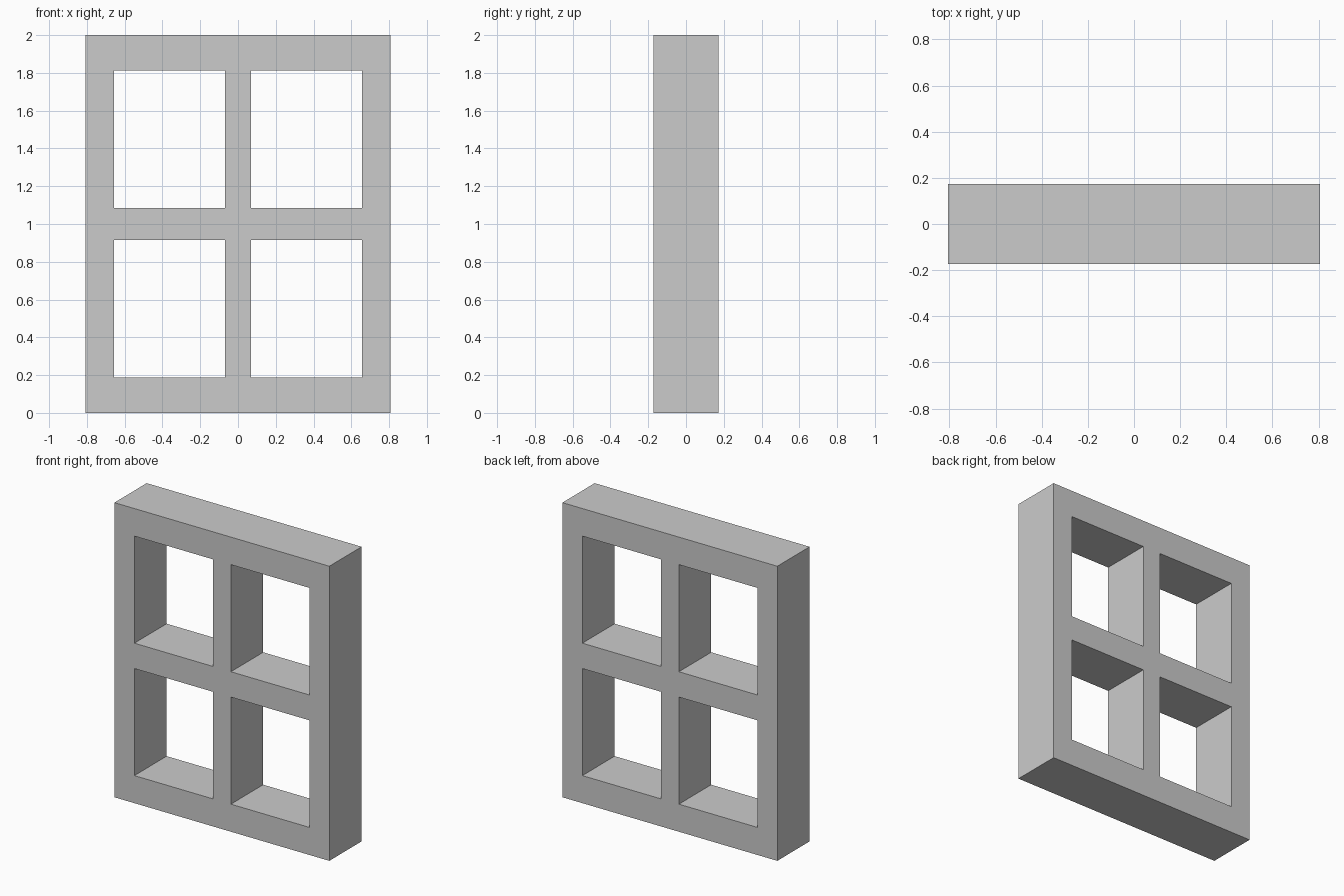
import bpy, bmesh

if "Cube" in bpy.data.objects:
    bpy.data.objects.remove(bpy.data.objects["Cube"])

# Bar edges across the width and up the height
XS = [-0.807, -0.657, -0.068, 0.068, 0.657, 0.807]
ZS = [0.0, 0.187, 0.914, 1.086, 1.813, 2.0]
HALF_DEPTH = 0.173

bm = bmesh.new()

# Front face as a grid, leaving the four panes open
grid = [[bm.verts.new((x, -HALF_DEPTH, z)) for x in XS] for z in ZS]
for r in range(5):
    for c in range(5):
        if r % 2 and c % 2:
            continue
        bm.faces.new((grid[r][c], grid[r][c + 1],
                      grid[r + 1][c + 1], grid[r + 1][c]))

# Extrude to the back, keeping the front faces to close the solid
ext = bmesh.ops.extrude_face_region(bm, geom=bm.faces[:], use_keep_orig=True)
back = [g for g in ext["geom"] if isinstance(g, bmesh.types.BMVert)]
bmesh.ops.translate(bm, verts=back, vec=(0, 2 * HALF_DEPTH, 0))
bmesh.ops.recalc_face_normals(bm, faces=bm.faces[:])

mesh = bpy.data.meshes.new("window_frame")
bm.to_mesh(mesh)
bm.free()
frame = bpy.data.objects.new("window_frame", mesh)
bpy.context.collection.objects.link(frame)
